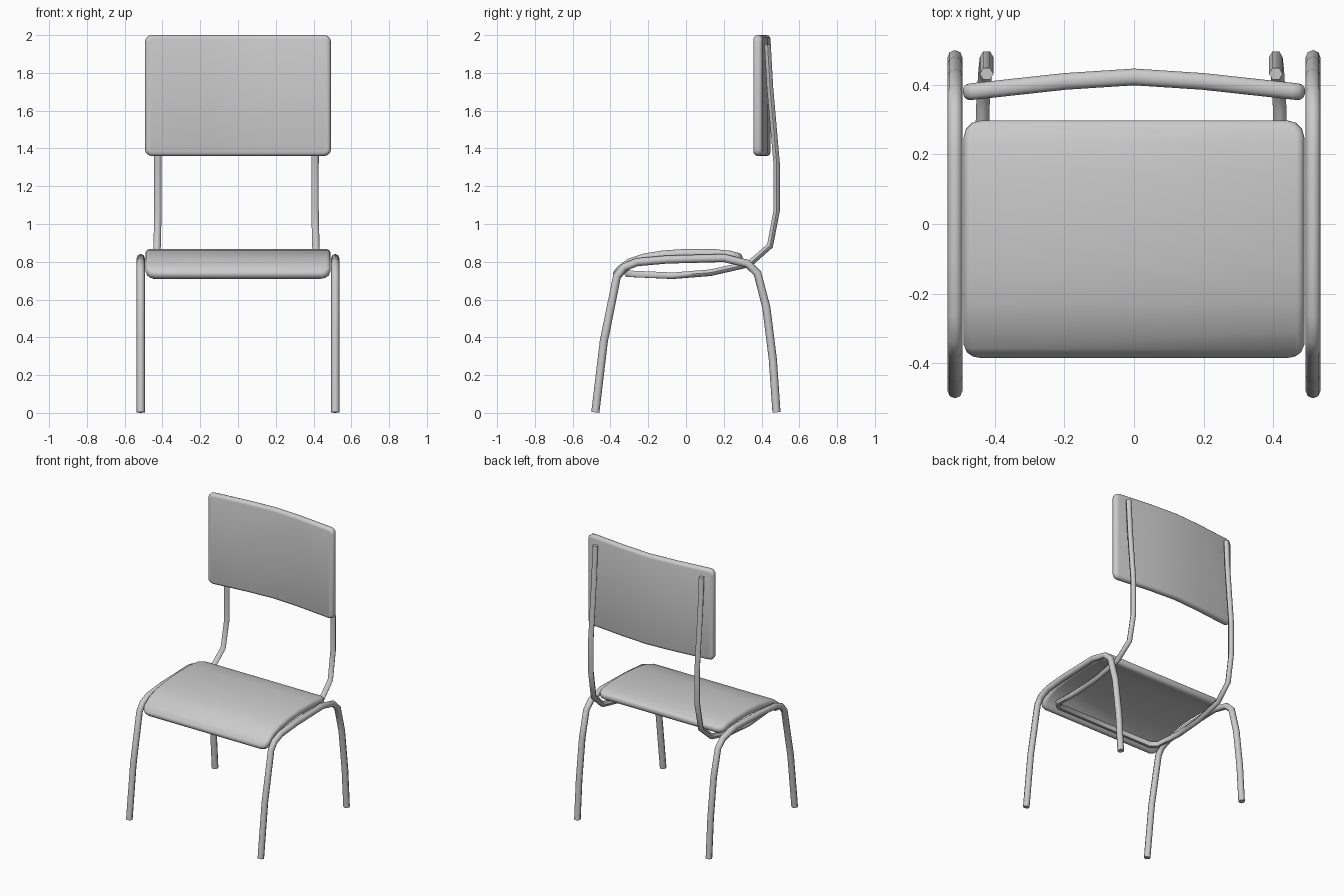
import bpy, bmesh
from math import radians
from mathutils import Vector

if "Cube" in bpy.data.objects:
    bpy.data.objects.remove(bpy.data.objects["Cube"])


def smooth(obj, angle=60):
    bpy.ops.object.select_all(action='DESELECT')
    obj.select_set(True)
    bpy.context.view_layer.objects.active = obj
    bpy.ops.object.shade_smooth_by_angle(angle=radians(angle))


def tube(name, points, radius, resolution):
    """Bent metal tube along a polyline, converted to a mesh."""
    cu = bpy.data.curves.new(name, 'CURVE')
    cu.dimensions = '3D'
    cu.bevel_depth = radius
    cu.bevel_resolution = resolution
    cu.use_fill_caps = True
    sp = cu.splines.new('POLY')
    sp.points.add(len(points) - 1)
    for p, co in zip(sp.points, points):
        p.co = (*co, 1)
    obj = bpy.data.objects.new(name, cu)
    bpy.context.collection.objects.link(obj)
    bpy.ops.object.select_all(action='DESELECT')
    obj.select_set(True)
    bpy.context.view_layer.objects.active = obj
    bpy.ops.object.convert(target='MESH')
    smooth(bpy.context.object)


def panel(name, path, v0, v1, thick, corner, rim, place):
    """Rounded slab bent along a 2D path; place(a, b, v) maps to 3D."""
    pts = [Vector(p) for p in path]
    cum = [0.0]
    for a, b in zip(pts, pts[1:]):
        cum.append(cum[-1] + (b - a).length)
    dirs = [(b - a).normalized() for a, b in zip(pts, pts[1:])]
    tang = [dirs[0]] + [(a + b).normalized() for a, b in zip(dirs, dirs[1:])] + [dirs[-1]]
    length = cum[-1]

    bm = bmesh.new()
    bmesh.ops.create_cube(bm, size=1)
    for v in bm.verts:
        v.co = ((v.co.x + 0.5) * length, v0 + (v.co.y + 0.5) * (v1 - v0), v.co.z * thick)
    # round the outline corners, then the rims
    ed = [e for e in bm.edges if abs(e.verts[0].co.z - e.verts[1].co.z) > thick / 2]
    bmesh.ops.bevel(bm, geom=ed, offset=corner, segments=3, profile=0.5, affect='EDGES')
    ed = [e for e in bm.edges if abs(e.verts[0].co.z - e.verts[1].co.z) < 1e-5
          and e.calc_face_angle(0) > 1]
    bmesh.ops.bevel(bm, geom=ed, offset=rim, segments=3, profile=0.5, affect='EDGES')
    for u in cum[1:-1]:
        bmesh.ops.bisect_plane(bm, geom=bm.verts[:] + bm.edges[:] + bm.faces[:],
                               plane_co=(u, 0, 0), plane_no=(1, 0, 0), dist=1e-5)
    # bend along the path
    for v in bm.verts:
        u, w, h = v.co
        i = 0
        while i < len(dirs) - 1 and u > cum[i + 1]:
            i += 1
        t = (u - cum[i]) / (cum[i + 1] - cum[i])
        p = pts[i].lerp(pts[i + 1], t)
        d = tang[i].lerp(tang[i + 1], t).normalized()
        v.co = place(p.x - d.y * h, p.y + d.x * h, w)
    bmesh.ops.recalc_face_normals(bm, faces=bm.faces[:])
    me = bpy.data.meshes.new(name)
    bm.to_mesh(me)
    bm.free()
    obj = bpy.data.objects.new(name, me)
    bpy.context.collection.objects.link(obj)
    smooth(obj)


# Side frames: front leg, seat rail and back leg in one tube
side = [(-0.48, 0.003), (-0.435, 0.38), (-0.365, 0.725), (-0.33, 0.77), (-0.26, 0.798),
        (-0.1, 0.812), (0.2, 0.82), (0.325, 0.79), (0.378, 0.74), (0.425, 0.56),
        (0.46, 0.28), (0.479, 0.003)]
for label, x in (("left", -0.515), ("right", 0.515)):
    tube("side_frame_" + label, [(x, y, z) for y, z in side], 0.0215, 2)

# Back frame: two uprights joined by a U under the seat
half = [(0.416, 0.432, 1.95), (0.416, 0.445, 1.72), (0.416, 0.48, 1.32), (0.416, 0.48, 1.07),
        (0.42, 0.445, 0.885), (0.427, 0.335, 0.788), (0.431, 0.13, 0.742),
        (0.431, -0.07, 0.726), (0.425, -0.27, 0.735), (0.385, -0.31, 0.737)]
cx = -0.008
tube("back_frame", [(cx - x, y, z) for x, y, z in half]
     + [(cx + x, y, z) for x, y, z in reversed(half)], 0.0195, 1)

# Seat: slab curving down at the front
panel("seat", [(-0.375, 0.717), (-0.345, 0.755), (-0.295, 0.793), (-0.22, 0.818), (-0.12, 0.834),
               (0.0, 0.842), (0.14, 0.842), (0.23, 0.833), (0.297, 0.815)],
      -0.49, 0.49, 0.052, 0.05, 0.022, lambda a, b, v: (v, a, b))

# Backrest: slab bowed towards the back
panel("backrest", [(-0.492, 0.378), (-0.2, 0.41), (0.0, 0.423), (0.2, 0.41), (0.492, 0.378)],
      1.36, 2.0, 0.048, 0.035, 0.02, lambda a, b, v: (a, b, v))
